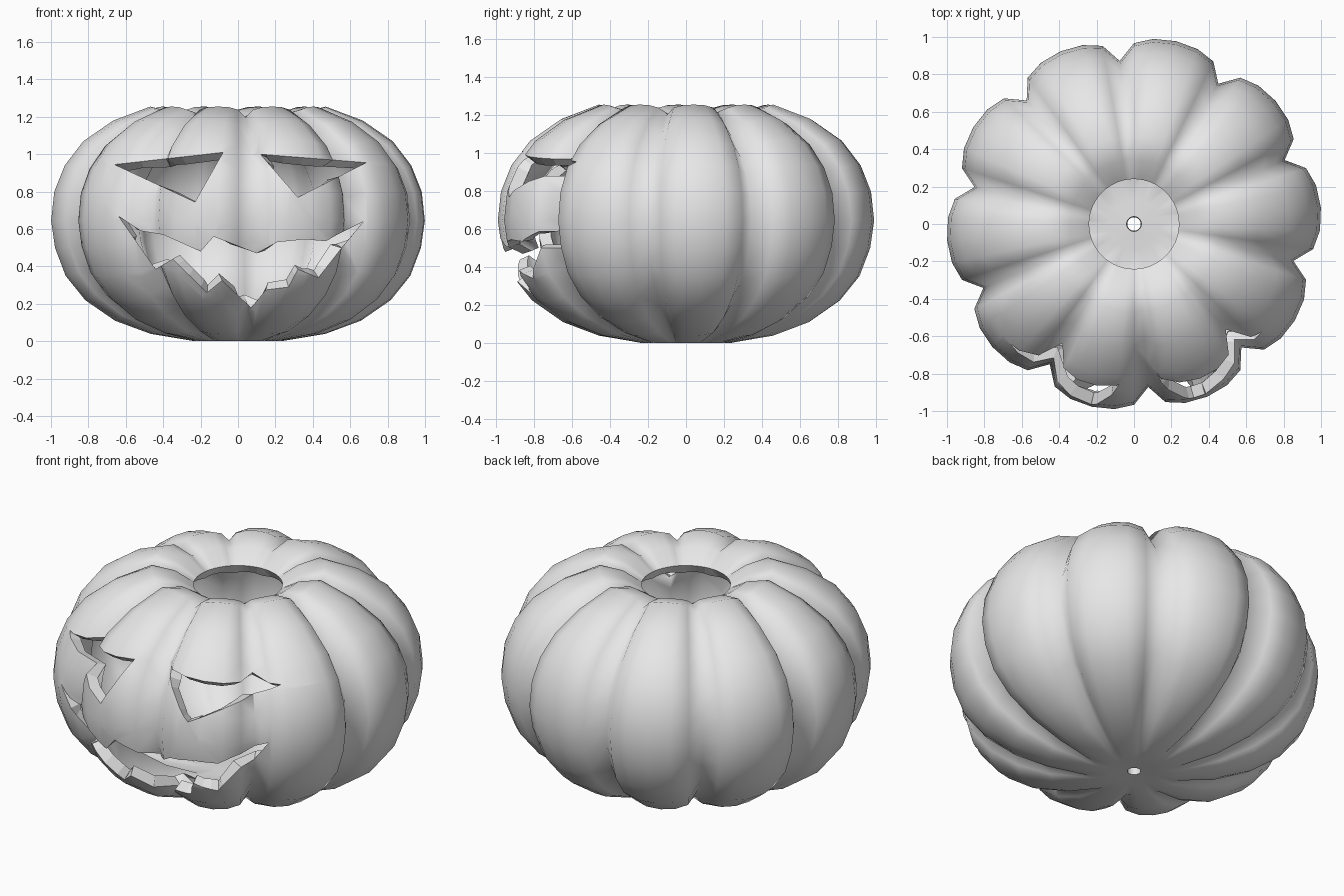
import bpy, bmesh, math
from mathutils import Vector

if "Cube" in bpy.data.objects:
    bpy.data.objects.remove(bpy.data.objects["Cube"], do_unlink=True)

LOBES = 10
THICK = 0.065
GROOVE = math.radians(23)      # angle of the first groove
STEP = 2 * math.pi / LOBES

# Radius and height along a lobe, from the bottom hole to the top rim
PROFILE = [(.036, .008), (.13, .003), (.24, .002), (.47, .04), (.66, .11), (.82, .22),
           (.925, .35), (.982, .5), (1.003, .645), (.986, .8), (.93, .94), (.83, 1.07),
           (.67, 1.18), (.47, 1.255), (.34, 1.22), (.24, 1.15)]

# Lobe cross-section: degrees from the groove, inward depth
LOBE = [(0, .128), (5, .036), (11, .008), (18, 0), (25, .008), (31, .036)]

# Carved face outlines in x and z
RIGHT_EYE = [(-.66, .945), (-.08, 1.01), (-.23, .745)]
LEFT_EYE = [(.12, 1.0), (.685, .955), (.32, .77)]
MOUTH = [(-.64, .67), (-.52, .59), (-.4, .57), (-.2, .48), (-.13, .56), (.1, .47),
         (.21, .53), (.36, .545), (.47, .535), (.53, .57), (.67, .64), (.555, .5),
         (.43, .34), (.32, .385), (.27, .29), (.15, .275), (.07, .18), (-.085, .325),
         (-.165, .26), (-.35, .44), (-.44, .385)]


def inside(x, z, outline):
    """True if the point lies within the outline."""
    hit = False
    for (ax, az), (bx, bz) in zip(outline, outline[1:] + outline[:1]):
        if (az > z) != (bz > z) and x < ax + (z - az) * (bx - ax) / (bz - az):
            hit = not hit
    return hit


def ribbed_skin(bm):
    """Lathe the profile with grooves pressed in along its normal."""
    rings = []
    for i, (r, z) in enumerate(PROFILE):
        r0, z0 = PROFILE[max(i - 1, 0)]
        r1, z1 = PROFILE[min(i + 1, len(PROFILE) - 1)]
        out = Vector((z1 - z0, r0 - r1)).normalized()
        fade = min(1, max(0, (r - .24) / .5))
        ring = []
        for k in range(LOBES):
            for deg, depth in LOBE:
                a = GROOVE + k * STEP + math.radians(deg)
                rr = r - out.x * depth * fade
                zz = z - out.y * depth * fade
                ring.append(bm.verts.new((rr * math.cos(a), rr * math.sin(a), zz)))
        rings.append(ring)
    for low, high in zip(rings, rings[1:]):
        n = len(low)
        for j in range(n):
            m = (j + 1) % n
            bm.faces.new((low[j], low[m], high[m], high[j]))


def overlaps(face, a, b):
    """True if a front face may touch the segment a-b seen from the front."""
    xs = [v.co.x for v in face.verts]
    zs = [v.co.z for v in face.verts]
    return (face.calc_center_median().y < 0
            and max(xs) >= min(a[0], b[0]) and min(xs) <= max(a[0], b[0])
            and max(zs) >= min(a[1], b[1]) and min(zs) <= max(a[1], b[1]))


def carve(bm, outline):
    """Split the front skin along the outline and remove what is within."""
    for a, b in zip(outline, outline[1:] + outline[:1]):
        faces = [f for f in bm.faces if overlaps(f, a, b)]
        edges = {e for f in faces for e in f.edges}
        verts = {v for f in faces for v in f.verts}
        bmesh.ops.bisect_plane(bm, geom=list(verts) + list(edges) + faces, dist=1e-5,
                               plane_co=(a[0], 0, a[1]),
                               plane_no=(b[1] - a[1], 0, a[0] - b[0]))
    gone = []
    for f in bm.faces:
        c = f.calc_center_median()
        if c.y < 0 and inside(c.x, c.z, outline):
            gone.append(f)
    bmesh.ops.delete(bm, geom=gone, context='FACES')


def thicken(bm):
    """Add a smooth inner skin and flat walls around every opening."""
    bm.normal_update()
    skin = list(bm.faces)
    rims = [(e.link_loops[0].vert, e.link_loops[0].link_loop_next.vert)
            for e in bm.edges if e.is_boundary]
    inner = {v: bm.verts.new(v.co - v.normal * THICK) for v in list(bm.verts)}
    for f in skin:
        f.smooth = True
        bm.faces.new([inner[v] for v in reversed(f.verts)]).smooth = True
    for a, b in rims:
        bm.faces.new((b, a, inner[a], inner[b])).smooth = False


# Pumpkin shell
bm = bmesh.new()
ribbed_skin(bm)
for shape in (RIGHT_EYE, LEFT_EYE, MOUTH):
    carve(bm, shape)
bmesh.ops.remove_doubles(bm, verts=bm.verts[:], dist=.0005)
thicken(bm)
bm.normal_update()
mesh = bpy.data.meshes.new("pumpkin_shell")
bm.to_mesh(mesh)
bm.free()
shell = bpy.data.objects.new("pumpkin_shell", mesh)
bpy.context.collection.objects.link(shell)

# Plain grey
grey = bpy.data.materials.new("light_grey")
grey.use_nodes = True
grey.diffuse_color = (.8, .8, .8, 1)
bsdf = next(n for n in grey.node_tree.nodes if n.type == 'BSDF_PRINCIPLED')
bsdf.inputs["Base Color"].default_value = (.8, .8, .8, 1)
mesh.materials.append(grey)
